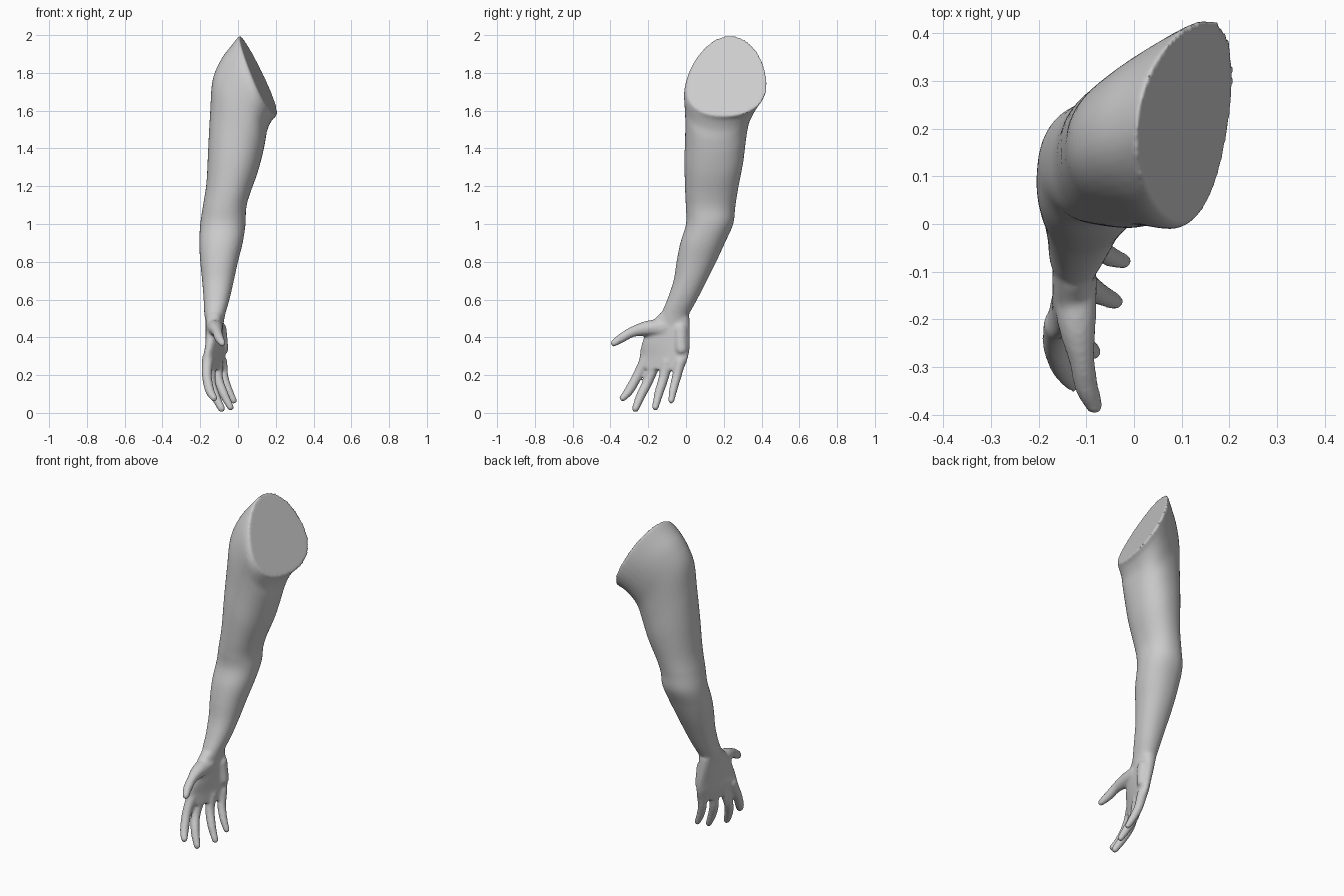
import bpy, bmesh, math
from mathutils import Vector, Matrix


def spline(rows, steps):
    """Catmull-Rom interpolation of rows of numbers."""
    out, n = [], len(rows)
    for i in range(n - 1):
        a, b, c, d = (rows[max(0, min(n - 1, i + k))] for k in (-1, 0, 1, 2))
        for j in range(steps):
            t = j / steps
            out.append([0.5 * (2 * q + (r - p) * t + (2 * p - 5 * q + 4 * r - s) * t * t
                               + (3 * q - p - 3 * r + s) * t ** 3)
                        for p, q, r, s in zip(a, b, c, d)])
    out.append(list(rows[-1]))
    return out


def loft(bm, rows, power, sides=40):
    """Skin rings given by two opposite points and a half thickness."""
    rings = []
    for row in spline(rows, 5):
        p, q, t = Vector(row[:3]), Vector(row[3:6]), row[6]
        mid, half = (p + q) / 2, (q - p) / 2
        perp = Vector((-half.y, half.x, 0)).normalized() * t
        egg = 0.55 * (p.z - q.z)
        ring = []
        for k in range(sides):
            a = math.tau * k / sides
            c = math.copysign(abs(math.cos(a)) ** power, math.cos(a))
            s = math.copysign(abs(math.sin(a)) ** power, math.sin(a))
            ring.append(bm.verts.new(mid + half * c + perp * s * (1 + egg * c)))
        rings.append(ring)
    for r0, r1 in zip(rings, rings[1:]):
        for k in range(sides):
            m = (k + 1) % sides
            bm.faces.new((r0[k], r0[m], r1[m], r1[k]))
    bm.faces.new(rings[0][::-1])
    bm.faces.new(rings[-1])


def chain(bm, rows):
    """Tapered rounded limb made of closely spaced balls (x, y, z, radius)."""
    for x, y, z, r in spline(rows, 7):
        bmesh.ops.create_icosphere(bm, subdivisions=2, radius=r + 0.002,
                                   matrix=Matrix.Translation((x, y, z)))


bm = bmesh.new()

# shoulder cut, upper arm, elbow and forearm: outer point, inner point, half depth
loft(bm, [
    (.010, .235, 2.00, .200, .205, 1.57, .210),
    (-.030, .215, 1.95, .178, .190, 1.55, .205),
    (-.090, .195, 1.87, .155, .175, 1.50, .186),
    (-.135, .170, 1.76, .145, .165, 1.44, .168),
    (-.147, .160, 1.60, .128, .155, 1.36, .160),
    (-.157, .150, 1.42, .100, .145, 1.26, .155),
    (-.167, .135, 1.22, .060, .135, 1.15, .140),
    (-.185, .130, 1.10, .043, .130, 1.08, .131),
    (-.200, .125, 1.00, .040, .125, 1.00, .125),
    (-.205, .088, .90, .025, .088, .90, .118),
    (-.200, .055, .80, .000, .055, .80, .105),
    (-.190, .022, .70, -.022, .022, .70, .088),
    (-.182, -.020, .60, -.045, -.020, .60, .079),
    (-.178, -.058, .52, -.068, -.058, .52, .073),
    (-.165, -.075, .45, -.080, -.075, .45, .060),
], 0.92)

# palm: thumb edge, little finger edge, half thickness
loft(bm, [
    (-.125, -.135, .53, -.122, .018, .51, .048),
    (-.140, -.195, .46, -.108, .020, .44, .044),
    (-.153, -.232, .37, -.092, .020, .36, .038),
    (-.168, -.245, .30, -.082, .010, .29, .034),
    (-.165, -.255, .24, -.080, -.018, .22, .024),
], 0.85)

# thumb, fingers and heel of the palm
chain(bm, [(-.125, -.12, .45, .048), (-.12, -.205, .447, .040), (-.11, -.28, .430, .027),
           (-.10, -.34, .397, .024), (-.083, -.382, .369, .017)])
chain(bm, [(-.16, -.21, .29, .030), (-.165, -.255, .20, .026),
           (-.15, -.300, .12, .024), (-.127, -.335, .078, .017)])
chain(bm, [(-.14, -.16, .27, .030), (-.145, -.20, .17, .026),
           (-.12, -.240, .09, .024), (-.087, -.268, .022, .018)])
chain(bm, [(-.11, -.10, .27, .030), (-.105, -.12, .18, .026),
           (-.075, -.145, .10, .023), (-.04, -.162, .030, .017)])
chain(bm, [(-.085, -.03, .27, .028), (-.075, -.05, .19, .024),
           (-.05, -.068, .12, .021), (-.022, -.078, .065, .016)])
chain(bm, [(-.10, -.03, .44, .040), (-.085, -.025, .34, .034)])

bmesh.ops.recalc_face_normals(bm, faces=bm.faces[:])
mesh = bpy.data.meshes.new("arm")
bm.to_mesh(mesh)
bm.free()
arm = bpy.data.objects.new("arm", mesh)
bpy.context.collection.objects.link(arm)

# fuse everything into one smooth skin
fuse = arm.modifiers.new("fuse", 'REMESH')
fuse.mode = 'VOXEL'
fuse.voxel_size = 0.008
fuse.use_smooth_shade = True
soften = arm.modifiers.new("soften", 'SMOOTH')
soften.factor = 0.5
soften.iterations = 7
